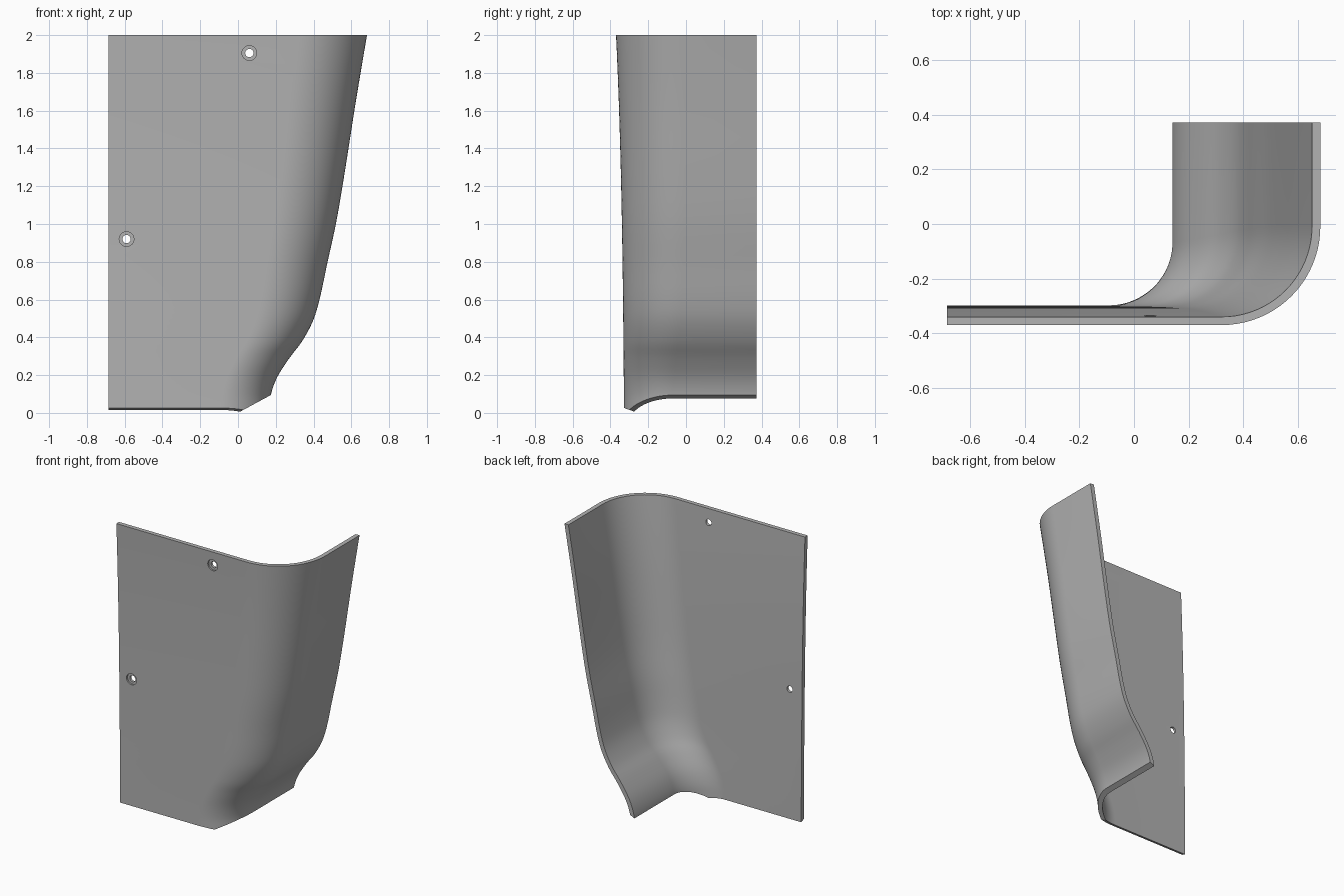
import bpy, bmesh, math
from mathutils import Vector

cube = bpy.data.objects.get("Cube")
if cube:
    bpy.data.objects.remove(cube)

LEFT, BACK, WALL = -0.685, 0.372, 0.03

grey = bpy.data.materials.new("plain grey")
grey.use_nodes = True
colour = (0.45, 0.45, 0.45, 1)
grey.diffuse_color = colour
grey.node_tree.nodes["Principled BSDF"].inputs["Base Color"].default_value = colour

# Side wall profile as (x, z), from below the foot to above the top
profile = [Vector(p) for p in (
    (0.16, -0.2), (0.165, -0.08), (0.168, 0.02), (0.175, 0.1), (0.208, 0.19),
    (0.272, 0.29), (0.34, 0.38), (0.398, 0.49), (0.434, 0.61), (0.47, 0.78),
    (0.52, 1.01), (0.566, 1.28), (0.624, 1.65), (0.683, 2.0), (0.71, 2.15), (0.73, 2.27))]


def smooth_path(pts, steps):
    """Catmull-Rom curve through the inner points."""
    out = []
    for a, b, c, d in zip(pts, pts[1:], pts[2:], pts[3:]):
        for i in range(steps):
            t = i / steps
            out.append(0.5 * (2 * b + (c - a) * t + (2 * a - 5 * b + 4 * c - d) * t ** 2
                              + (3 * b - a - 3 * c + d) * t ** 3))
    return out + [pts[-2]]


def section(side, z, arc=20):
    """Horizontal outline: front wall, rounded corner, side wall."""
    front = -(0.328 + 0.008 * z + 0.0033 * max(z, 0) ** 3)
    r = 0.26 + 0.2 * (side - 0.175)
    pts = [(LEFT, front, z)]
    for i in range(arc + 1):
        a = math.pi / 2 * i / arc
        pts.append((side - r + r * math.sin(a), front + r - r * math.cos(a), z))
    return pts + [(side, BACK, z)]


def bake(obj):
    """Replace the mesh with its modified result."""
    bpy.context.view_layer.update()
    graph = bpy.context.evaluated_depsgraph_get()
    mesh = bpy.data.meshes.new_from_object(obj.evaluated_get(graph))
    obj.modifiers.clear()
    obj.data = mesh


def cut(bm, point, normal):
    """Trim away everything on the normal's side and cap the cut."""
    res = bmesh.ops.bisect_plane(bm, geom=bm.verts[:] + bm.edges[:] + bm.faces[:],
                                 plane_co=point, plane_no=normal, clear_outer=True)
    edges = [e for e in res["geom_cut"] if isinstance(e, bmesh.types.BMEdge)]
    bmesh.ops.holes_fill(bm, edges=edges, sides=0)


# Outer skin of the corner panel
bm = bmesh.new()
rows = [[bm.verts.new(p) for p in section(*v)] for v in smooth_path(profile, 4)]
for low, high in zip(rows, rows[1:]):
    for i in range(len(low) - 1):
        bm.faces.new((low[i], low[i + 1], high[i + 1], high[i]))
mesh = bpy.data.meshes.new("corner_panel")
bm.to_mesh(mesh)
bm.free()
panel = bpy.data.objects.new("corner_panel", mesh)
bpy.context.collection.objects.link(panel)
mesh.materials.append(grey)

# Wall thickness, grown inwards
solid = panel.modifiers.new("wall", "SOLIDIFY")
solid.thickness = WALL
solid.offset = -1
solid.use_even_offset = True
bake(panel)

# Flat top and two sloping foot cuts
bm = bmesh.new()
bm.from_mesh(panel.data)
cut(bm, (0, 0, 2), (0, 0, 1))
cut(bm, (0, -0.325, 0.025), (0, -0.36, -1))
cut(bm, (0.175, 0, 0.095), (0.54, 0, -1))
bmesh.ops.recalc_face_normals(bm, faces=bm.faces[:])
bm.to_mesh(panel.data)
bm.free()

# Counterbored screw holes through the front wall
for x, z, front in ((0.06, 1.905, -0.366), (-0.59, 0.92, -0.338)):
    for radius, start, end in ((0.022, -0.1, 0.1), (0.039, -0.1, 0.012)):
        bpy.ops.mesh.primitive_cylinder_add(
            vertices=24, radius=radius, depth=end - start,
            location=(x, front + (start + end) / 2, z), rotation=(math.pi / 2, 0, 0))
        cutter = bpy.context.object
        cutter.name = "hole_cutter"
        cutter.hide_render = True
        hole = panel.modifiers.new("hole", "BOOLEAN")
        hole.operation = "DIFFERENCE"
        hole.solver = "EXACT"
        hole.object = cutter
        bake(panel)
        bpy.data.objects.remove(cutter)

# Smooth bends with crisp rims
bpy.ops.object.select_all(action="DESELECT")
panel.select_set(True)
bpy.context.view_layer.objects.active = panel
bpy.ops.object.shade_smooth_by_angle(angle=math.radians(30))
